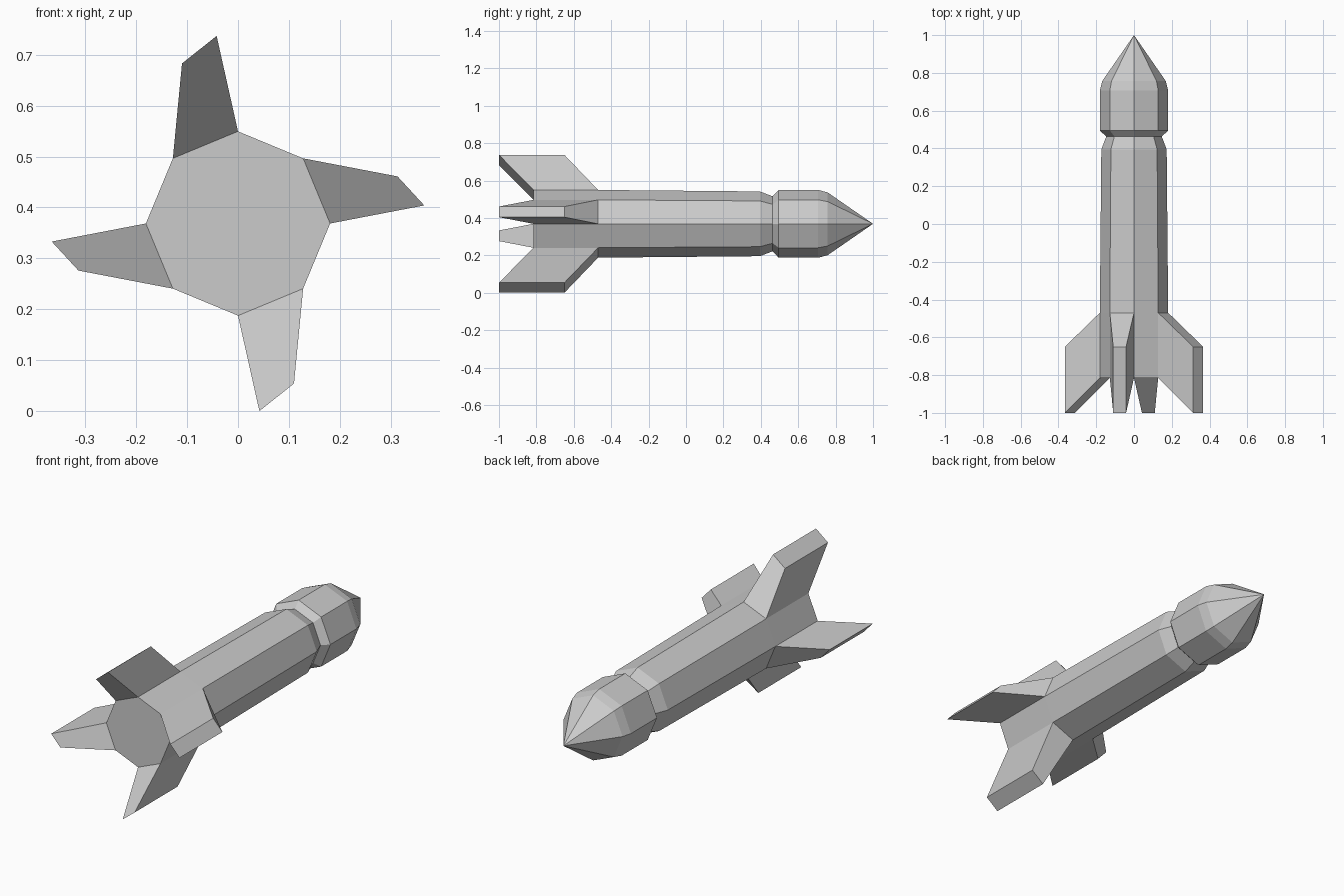
import bpy, bmesh
from math import sin, cos, pi, atan2

if "Cube" in bpy.data.objects:
    bpy.data.objects.remove(bpy.data.objects["Cube"])

N = 8
CZ = 0.3685  # height of the long axis


def finish(bm, name):
    bmesh.ops.recalc_face_normals(bm, faces=bm.faces[:])
    me = bpy.data.meshes.new(name)
    bm.to_mesh(me)
    bm.free()
    ob = bpy.data.objects.new(name, me)
    bpy.context.collection.objects.link(ob)
    return ob


def lathe(profile):
    """Octagonal rings along y; returns the bmesh, its rings and its bands of faces."""
    bm = bmesh.new()
    rings = [[bm.verts.new((r * sin(2 * pi * k / N), y, CZ + r * cos(2 * pi * k / N)))
              for k in range(N)] for y, r in profile]
    bands = [[bm.faces.new((a[k], a[(k + 1) % N], b[(k + 1) % N], b[k])) for k in range(N)]
             for a, b in zip(rings, rings[1:])]
    return bm, rings, bands


# Body tube with rear cap and neck
bm, rings, bands = lathe([(-0.815, 0.181), (-0.47, 0.181), (0.395, 0.173), (0.463, 0.147)])
bm.faces.new(rings[0])
bm.normal_update()

# Swept fins: every second rear side is pulled outward and backward
tips = {7: (-0.11, 0.3145), 0: (-0.042, 0.3685), 1: (0.3135, 0.0925), 2: (0.366, 0.0355)}
for k in (0, 1, 2, 7):
    x, z = tips[k]
    tips[(k + 4) % N] = (-x, -z)
for k in range(1, N, 2):
    face = bands[0][k]
    tip = bmesh.ops.extrude_discrete_faces(bm, faces=[face])["faces"][0]
    for v in tip.verts:
        corner = round(atan2(v.co.x, v.co.z - CZ) / (pi / 4)) % N
        x, z = tips[corner]
        v.co = (x, -1.0 if v.co.y < -0.6 else -0.65, CZ + z)
finish(bm, "body_with_fins")

# Nose section with pointed cone
bm, rings, bands = lathe([(0.463, 0.147), (0.495, 0.181), (0.707, 0.181), (0.757, 0.168)])
point = bm.verts.new((0, 1.0, CZ))
for k in range(N):
    bm.faces.new((rings[-1][k], rings[-1][(k + 1) % N], point))
finish(bm, "nose_section")
